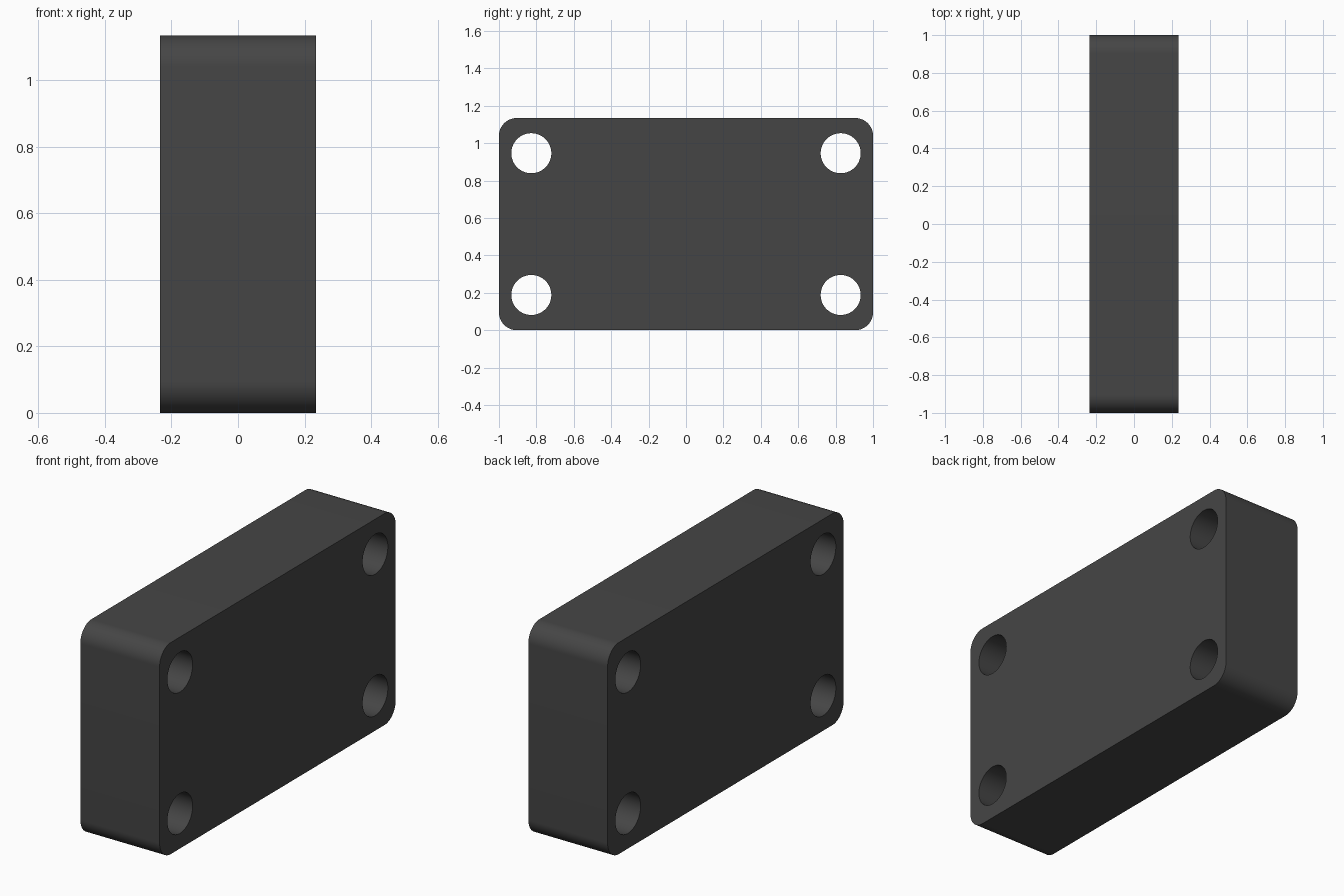
import bpy, bmesh
from math import sin, cos, pi, radians
from mathutils import Vector

if "Cube" in bpy.data.objects:
    bpy.data.objects.remove(bpy.data.objects["Cube"])

HALF_X, HALF_Y, HEIGHT = 0.235, 1.0, 1.134
MID_Z = HEIGHT / 2
CORNER_R = 0.095
HOLE_R, HOLE_Y, HOLE_Z = 0.107, 0.827, 0.379


def arc(cy, cz, r, start, sweep, n):
    return [(cy + r * cos(start + sweep * i / n), cz + r * sin(start + sweep * i / n))
            for i in range(n + 1)]


def add_loop(bm, pts):
    verts = [bm.verts.new((-HALF_X, y, z)) for y, z in pts]
    return [bm.edges.new((verts[i - 1], verts[i])) for i in range(len(verts))]


bm = bmesh.new()

# Rounded rectangle outline
outline = []
for i, (sy, sz) in enumerate([(1, 1), (-1, 1), (-1, -1), (1, -1)]):
    outline += arc(sy * (HALF_Y - CORNER_R), MID_Z + sz * (MID_Z - CORNER_R),
                   CORNER_R, i * pi / 2, pi / 2, 16)
edges = add_loop(bm, outline)

# Four through holes
for sy in (-1, 1):
    for sz in (-1, 1):
        edges += add_loop(bm, arc(sy * HOLE_Y, MID_Z + sz * HOLE_Z, HOLE_R, 0, 2 * pi, 64)[:-1])

# Fill the profile and extrude it through the thickness
bmesh.ops.triangle_fill(bm, use_beauty=True, use_dissolve=False, edges=edges)
ext = bmesh.ops.extrude_face_region(bm, geom=bm.faces[:], use_keep_orig=True)
moved = [g for g in ext["geom"] if isinstance(g, bmesh.types.BMVert)]
bmesh.ops.translate(bm, verts=moved, vec=Vector((2 * HALF_X, 0, 0)))
bmesh.ops.recalc_face_normals(bm, faces=bm.faces[:])

mesh = bpy.data.meshes.new("mounting_block")
bm.to_mesh(mesh)
bm.free()
block = bpy.data.objects.new("mounting_block", mesh)
bpy.context.collection.objects.link(block)

# Dark grey finish
mat = bpy.data.materials.new("dark_grey")
mat.diffuse_color = (0.06, 0.06, 0.06, 1)
mat.use_nodes = True
mat.node_tree.nodes["Principled BSDF"].inputs["Base Color"].default_value = mat.diffuse_color
mesh.materials.append(mat)

bpy.context.view_layer.objects.active = block
block.select_set(True)
bpy.ops.object.shade_smooth_by_angle(angle=radians(30))
